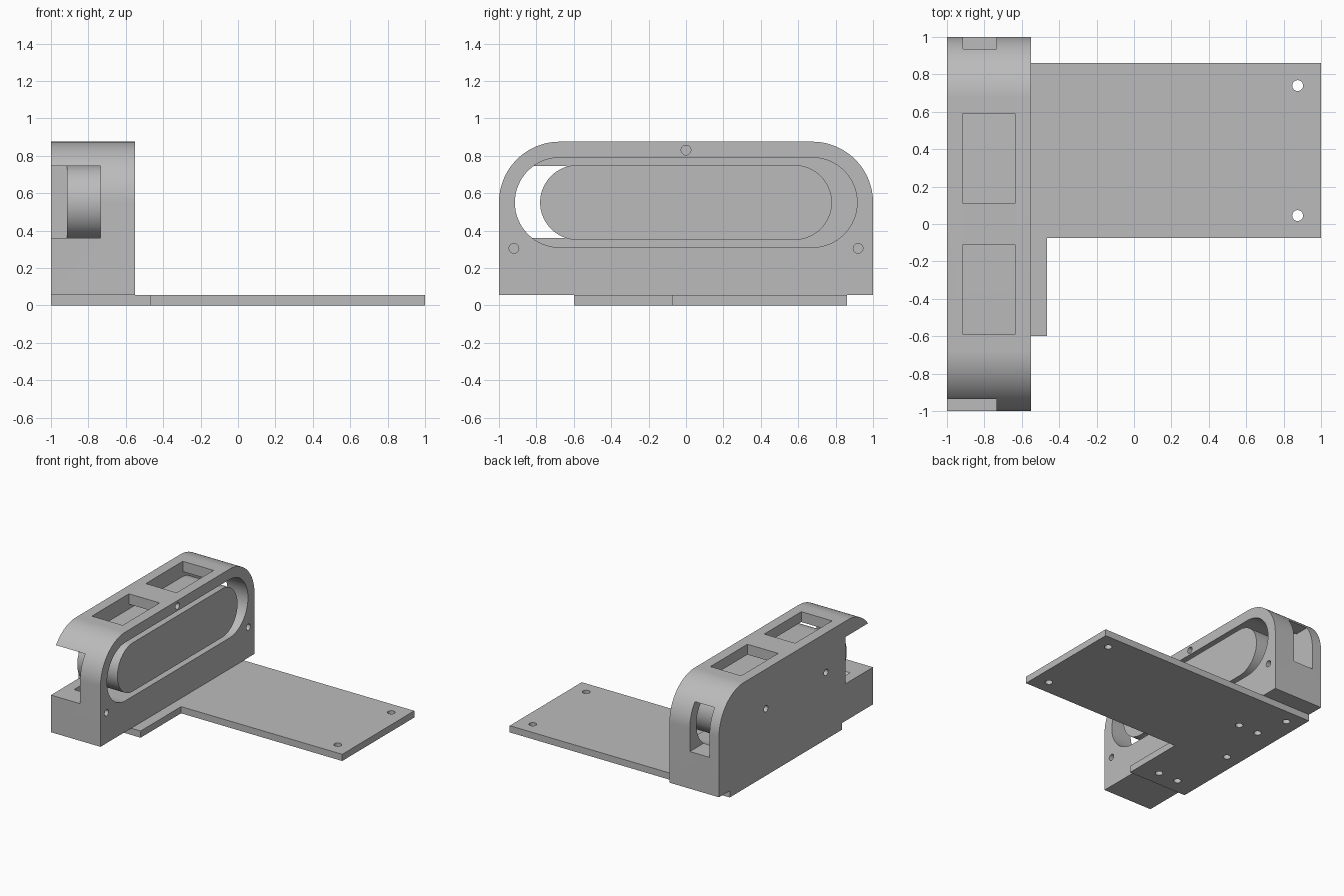
import bpy, bmesh, math
from mathutils import Matrix, Vector

cube = bpy.data.objects.get("Cube")
if cube:
    bpy.data.objects.remove(cube, do_unlink=True)

GREY = (0.5, 0.5, 0.5, 1.0)
grey = bpy.data.materials.new("matte_grey")
grey.use_nodes = True
grey.diffuse_color = GREY
grey.node_tree.nodes["Principled BSDF"].inputs["Base Color"].default_value = GREY


def make_object(name, bm):
    bmesh.ops.recalc_face_normals(bm, faces=bm.faces)
    mesh = bpy.data.meshes.new(name)
    bm.to_mesh(mesh)
    bm.free()
    mesh.materials.append(grey)
    obj = bpy.data.objects.new(name, mesh)
    bpy.context.collection.objects.link(obj)
    return obj


def prism(name, outline, offset):
    """Extrude a flat outline of 3D points along the offset."""
    bm = bmesh.new()
    face = bm.faces.new([bm.verts.new(p) for p in outline])
    extruded = bmesh.ops.extrude_face_region(bm, geom=[face])["geom"]
    moved = [v for v in extruded if isinstance(v, bmesh.types.BMVert)]
    bmesh.ops.translate(bm, verts=moved, vec=offset)
    return make_object(name, bm)


def box(name, low, high):
    (x0, y0, z0), (x1, y1, z1) = low, high
    base = [(x0, y0, z0), (x1, y0, z0), (x1, y1, z0), (x0, y1, z0)]
    return prism(name, base, (0, 0, z1 - z0))


def arc(cy, cz, radius, start, end, steps=32):
    angles = [math.radians(start + (end - start) * i / steps) for i in range(steps + 1)]
    return [(cy + radius * math.cos(a), cz + radius * math.sin(a)) for a in angles]


def side_prism(name, outline, x0, x1):
    return prism(name, [(x0, y, z) for y, z in outline], (x1 - x0, 0, 0))


def stadium(half_width, radius):
    c = half_width - radius
    return arc(c, MID_Z, radius, -90, 90) + arc(-c, MID_Z, radius, 90, 270)


def pin(centre, axis, depth, radius=0.026):
    """Round cutter centred on a point."""
    bm = bmesh.new()
    turn = Vector((0, 0, 1)).rotation_difference(Vector(axis)).to_matrix().to_4x4()
    bmesh.ops.create_cone(bm, cap_ends=True, segments=32, radius1=radius, radius2=radius,
                          depth=depth, matrix=Matrix.Translation(centre) @ turn)
    return make_object("pin_cutter", bm)


def cut(obj, cutters):
    bpy.context.view_layer.objects.active = obj
    for cutter in cutters:
        mod = obj.modifiers.new("cut", "BOOLEAN")
        mod.operation, mod.solver, mod.object = "DIFFERENCE", "EXACT", cutter
        bpy.ops.object.modifier_apply(modifier=mod.name)
        bpy.data.objects.remove(cutter, do_unlink=True)


def smooth(obj):
    bpy.ops.object.select_all(action="DESELECT")
    obj.select_set(True)
    bpy.context.view_layer.objects.active = obj
    bpy.ops.object.shade_smooth_by_angle(angle=math.radians(25))


BACK, FACE, WALL = -1.0, -0.55, -0.915
MID_Z, BASE, ROUND = 0.55, 0.055, 0.325
NOTCH_LOW, NOTCH_TOP, NOTCH_X = 0.36, 0.745, -0.735

# Housing with rounded shoulders
c = 1 - ROUND
shell = [(-1, BASE), (1, BASE)] + arc(c, MID_Z, ROUND, 0, 90) + arc(-c, MID_Z, ROUND, 90, 180)
housing = side_prism("housing", shell, BACK, FACE)

# Hollow, end openings and top windows
cutters = [side_prism("hollow_cutter", stadium(0.915, 0.24), WALL, FACE + 0.1),
           box("front_notch_cutter", (BACK - 0.1, -1.1, NOTCH_LOW), (NOTCH_X, -0.64, NOTCH_TOP)),
           box("back_notch_cutter", (WALL, 0.8, NOTCH_LOW), (NOTCH_X, 1.1, NOTCH_TOP))]
for y0, y1 in ((-0.59, -0.11), (0.11, 0.59)):
    cutters.append(box("window_cutter", (WALL, y0, 0.65), (-0.635, y1, 1)))

# Screw holes in the open face
for y, z in ((0, 0.83), (-0.92, 0.305), (0.92, 0.305)):
    cutters.append(pin((FACE, y, z), (1, 0, 0), 0.3))

# Screw holes through the rear wall and up from below
floor_holes = [(x, y) for x in (-0.82, -0.64) for y in (-0.47, 0.47)]
for y in (-0.39, 0.39):
    cutters.append(pin((BACK, y, MID_Z), (1, 0, 0), 0.3))
for x, y in floor_holes:
    cutters.append(pin((x, y, BASE), (0, 0, 1), 0.3))
cut(housing, cutters)
smooth(housing)

# Rounded core inside the hollow
core = side_prism("core_block", stadium(0.78, 0.2), WALL, FACE)
cut(core, [pin((WALL, y, MID_Z), (1, 0, 0), 0.3) for y in (-0.39, 0.39)])
smooth(core)

# L-shaped base plate with holes
corner = [(-1, -0.6), (-0.465, -0.6), (-0.465, -0.075), (1, -0.075), (1, 0.86), (-1, 0.86)]
plate = prism("base_plate", [(x, y, 0) for x, y in corner], (0, 0, BASE))
plate_holes = floor_holes + [(x, y) for x in (-0.875, 0.875) for y in (0.045, 0.74)]
cut(plate, [pin((x, y, BASE / 2), (0, 0, 1), 0.2, 0.029) for x, y in plate_holes])
smooth(plate)
